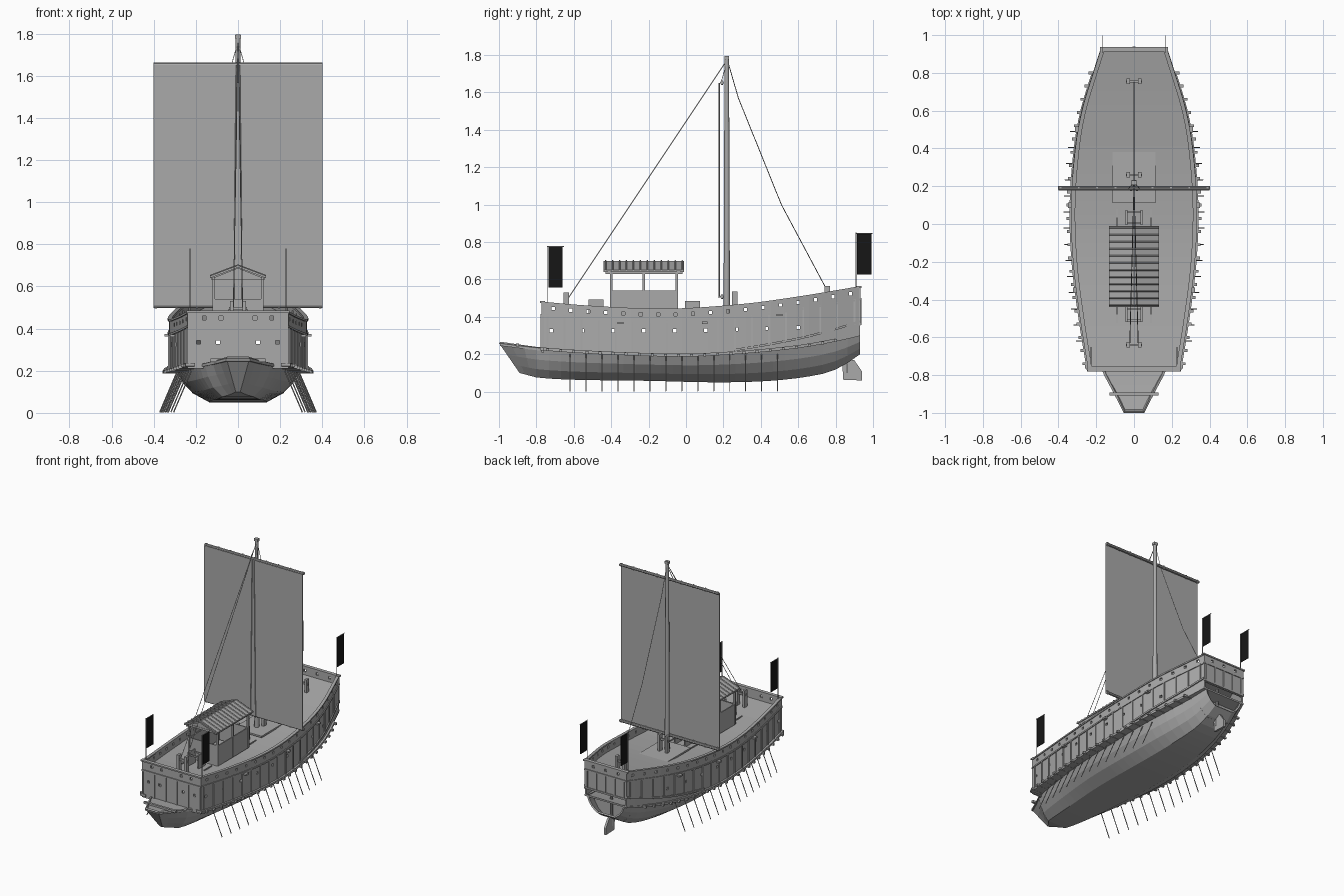
import bpy, bmesh, math
from mathutils import Vector, Matrix

cube = bpy.data.objects.get("Cube")
if cube:
    bpy.data.objects.remove(cube, do_unlink=True)


def material(name, value):
    m = bpy.data.materials.new(name)
    m.use_nodes = True
    m.diffuse_color = (value, value, value, 1)
    m.node_tree.nodes["Principled BSDF"].inputs["Base Color"].default_value = m.diffuse_color
    return m


grey = material("weathered grey", 0.4)
black = material("flag black", 0.008)


def finish(name, bm, mat=grey, smooth=False):
    bmesh.ops.recalc_face_normals(bm, faces=bm.faces)
    me = bpy.data.meshes.new(name)
    bm.to_mesh(me)
    bm.free()
    me.materials.append(mat)
    ob = bpy.data.objects.new(name, me)
    bpy.context.collection.objects.link(ob)
    if smooth:
        bpy.ops.object.select_all(action='DESELECT')
        ob.select_set(True)
        bpy.context.view_layer.objects.active = ob
        bpy.ops.object.shade_smooth_by_angle(angle=math.radians(40))
    return ob


def boxes(name, items, mat=grey):
    """Each item is (centre, size)."""
    bm = bmesh.new()
    for c, s in items:
        bmesh.ops.create_cube(bm, size=1, matrix=Matrix.Translation(c) @ Matrix.Diagonal((*s, 1)))
    return finish(name, bm, mat)


def rods(name, segments, r, r_end=None, sides=6, mat=grey, smooth=False):
    """Round bars between pairs of points."""
    bm = bmesh.new()
    for a, b in segments:
        a, b = Vector(a), Vector(b)
        d = b - a
        m = Matrix.Translation((a + b) / 2) @ d.to_track_quat('Z', 'Y').to_matrix().to_4x4()
        bmesh.ops.create_cone(bm, cap_ends=True, segments=sides, radius1=r,
                              radius2=r if r_end is None else r_end, depth=d.length, matrix=m)
    return finish(name, bm, mat, smooth)


def loft(name, groups, ring=True, first_cap=True, last_cap=True):
    """Each group is a list of sections joined in order."""
    bm = bmesh.new()
    for sections in groups:
        rows = [[bm.verts.new(p) for p in s] for s in sections]
        n = len(rows[0])
        for a, b in zip(rows, rows[1:]):
            for i in range(n if ring else n - 1):
                j = (i + 1) % n
                bm.faces.new((a[i], a[j], b[j], b[i]))
        if first_cap:
            bm.faces.new(rows[0])
        if last_cap:
            bm.faces.new(rows[-1])
    return finish(name, bm)


def curve(*pts):
    """Smooth curve through (y, value) points."""
    def f(y):
        i = max(0, min(len(pts) - 2, sum(p[0] <= y for p in pts) - 1))
        slope = lambda k: ((pts[min(k + 1, len(pts) - 1)][1] - pts[max(k - 1, 0)][1])
                           / (pts[min(k + 1, len(pts) - 1)][0] - pts[max(k - 1, 0)][0]))
        (a, va), (b, vb) = pts[i], pts[i + 1]
        h = b - a
        t = (y - a) / h
        return ((1 + 2 * t) * (1 - t) ** 2 * va + t * (1 - t) ** 2 * h * slope(i)
                + t * t * (3 - 2 * t) * vb + t * t * (t - 1) * h * slope(i + 1))
    return f


def steps(a, b, n):
    return [a + (b - a) * i / (n - 1) for i in range(n)]


# Ship lines: widths and heights along the length
hull_w = curve((-1, .055), (-.9, .105), (-.76, .175), (-.5, .235), (-.2, .28), (.1, .29),
               (.4, .27), (.6, .235), (.8, .185), (.93, .155))
wall_w = curve((-.78, .235), (-.5, .28), (-.2, .317), (.1, .327), (.4, .305), (.6, .27), (.8, .21), (.93, .168))
keel_z = curve((-1, .1), (-.7, .068), (-.2, .058), (.2, .05), (.5, .062), (.75, .1), (.85, .145), (.93, .2))
sheer_z = curve((-1, .26), (-.76, .232), (-.4, .21), (0, .2), (.3, .215), (.6, .245), (.8, .28), (.93, .31))
top_z = curve((-.78, .478), (-.5, .455), (-.1, .44), (.3, .465), (.6, .505), (.93, .56))
deck_z = lambda y: top_z(y) - .06


def hull_section(y):
    rake = .11 * max(0, (-.8 - y) / .2)
    half = []
    for t, f in ((0, .47), (.28, .74), (.6, .9), (1, 1)):
        narrow = f if y > -.8 else f * (1 - 3 * (-.8 - y) * (1 - t))
        half.append((hull_w(y) * narrow, y + rake * (1 - t), keel_z(y) + t * (sheer_z(y) - keel_z(y))))
    return [(-x, yy, z) for x, yy, z in reversed(half)] + half


# Hull with recessed transom
hull = loft("hull", [[hull_section(y) for y in steps(-1, .93, 30)]], ring=False, last_cap=False)
shell = hull.modifiers.new("thickness", 'SOLIDIFY')
shell.thickness = .012
loft("transom", [[hull_section(.84), hull_section(.85)]])


def deck(name, y0, y1, width, height, thick, n=24):
    loft(name, [[[(-width(y), y, height(y)), (width(y), y, height(y)),
                  (width(y), y, height(y) - thick), (-width(y), y, height(y) - thick)]
                 for y in steps(y0, y1, n)]])


def strake(name, y0, y1, inner, outer, low, high):
    """Mirrored strip following the side wall."""
    return loft(name, [[[(s * (wall_w(y) + inner), y, low(y)), (s * (wall_w(y) + outer), y, low(y)),
                         (s * (wall_w(y) + outer), y, high(y)), (s * (wall_w(y) + inner), y, high(y))]
                        for y in steps(y0, y1, 26)] for s in (-1, 1)])


deck("bow_deck", -.995, -.76, hull_w, lambda y: sheer_z(y) - .004, .01, 6)
deck("lower_deck", -.77, .93, lambda y: wall_w(y) + .004, sheer_z, .012)
deck("upper_deck", -.76, .925, lambda y: wall_w(y) - .006, deck_z, .012)
boxes("bow_beam", [((0, -.9, .25), (.26, .016, .016)), ((0, -.755, .225), (.52, .02, .016))])

# Side, bow and stern walls, pierced by ports
walls = [strake("side_walls", -.765, .93, -.012, 0, sheer_z, top_z),
         boxes("bow_wall", [((0, -.765, .345), (.478, .014, .27))]),
         boxes("stern_wall", [((0, .925, .455), (.34, .014, .2))])]
ports = [((0, y, top_z(y) - .028), (1, .017, .017)) for y in steps(-.71, .88, 18)]
ports += [((0, y, .325 + .03 * max(0, y)), (1, .018, .018)) for y in steps(-.72, .6, 9)]
across = [(x, z) for z, a, b in ((.45, .08, .16), (.335, .095, .187)) for x in (-b, -a, a, b)]
ports += [((x, -.765, z), (.018, .1, .018)) for x, z in across]
ports += [((x, .925, .53), (.018, .1, .018)) for x in (-.1, 0, .1)]
cutter = boxes("port_cutter", ports)
cutter.hide_render = True
for wall in walls:
    cut = wall.modifiers.new("ports", 'BOOLEAN')
    cut.operation = 'DIFFERENCE'
    cut.solver = 'EXACT'
    cut.object = cutter
    bpy.context.view_layer.update()
    mesh = bpy.data.meshes.new_from_object(wall.evaluated_get(bpy.context.evaluated_depsgraph_get()))
    wall.modifiers.clear()
    wall.data = mesh
bpy.data.objects.remove(cutter, do_unlink=True)

# Rails and wales
strake("top_rail", -.77, .93, -.016, .006, lambda y: top_z(y) - .006, lambda y: top_z(y) + .004)
strake("deck_rail", -.77, .93, 0, .006, lambda y: deck_z(y) - .012, lambda y: deck_z(y) - .002)
strake("gunwale", -.78, .8, -.03, .014, lambda y: sheer_z(y) - .012, lambda y: sheer_z(y) + .004)
stern_rise = lambda y: sheer_z(y) + .06 * (y - .2) / .73
strake("stern_wale", .25, .93, 0, .008, stern_rise, lambda y: stern_rise(y) + .012)
boxes("end_rails", [((0, -.768, .48), (.49, .026, .01)), ((0, -.772, .41), (.48, .014, .01)),
                    ((0, .925, .56), (.36, .026, .01)), ((0, .932, .495), (.34, .012, .01)),
                    ((0, .932, .362), (.34, .012, .012))])

# Wall battens, outrigger beams and side cleats
battens, beams = [], []
for s in (-1, 1):
    for y in steps(-.74, .9, 19):
        low = stern_rise(y) if y > .25 else sheer_z(y)
        battens.append(((s * wall_w(y), y, (low + deck_z(y)) / 2), (.01, .01, deck_z(y) - low)))
    for y in steps(-.74, .8, 23):
        beams.append(((s * (wall_w(y) - .01), y, sheer_z(y) - .006), (.08, .015, .015)))
    for y in (-.35, .1, .5):
        beams.append(((s * (wall_w(y) + .008), y, deck_z(y) - .02), (.03, .03, .012)))
battens += [((x, -.774, .32), (.01, .01, .18)) for x in steps(-.23, .23, 6)]
battens += [((x, .934, .43), (.01, .008, .13)) for x in steps(-.15, .15, 5)]
boxes("wall_battens", battens)
boxes("outrigger_beams", beams)

# Oars
rods("oars", [((s * (wall_w(y) - .04), y, .2), (s * (wall_w(y) + .044), y, .003))
              for s in (-1, 1) for y in steps(-.62, .49, 14)], .003)

# Rudder
blade = [(.835, .18), (.9, .168), (.94, .11), (.94, .06), (.84, .064)]
loft("rudder", [[[(x, y, z) for y, z in blade] for x in (-.008, .008)]])
rods("rudder_stock", [((0, .862, .1), (0, .862, .38))], .01, sides=8)

# Cabin: low walls, corner posts and gabled plank roof
wall_h, mid_y = .15, -.225
boxes("cabin_walls", [((s * .115, mid_y, .465), (.008, .35, wall_h)) for s in (-1, 1)]
      + [((0, y, .465), (.23, .008, wall_h)) for y in (-.4, -.05)])
boxes("cabin_posts", [((x, y, .52), (.014, .014, .25)) for x in (-.115, .115) for y in (-.4, mid_y, -.05)])
boxes("cabin_plates", [((s * .115, mid_y, .637), (.014, .41, .014)) for s in (-1, 1)]
      + [((0, y, .637), (.25, .014, .014)) for y in (-.41, -.04)])
gable = [(-.132, .64), (0, .69), (.132, .64), (.132, .65), (0, .7), (-.132, .65)]
loft("cabin_roof", [[[(x, y, z) for x, z in gable] for y in (-.44, -.01)]])
loft("cabin_gables", [[[(-.115, y, .642), (.115, y, .642), (0, y, .688)] for y in (a, a + .008)]
                      for a in (-.415, -.045)])
rods("roof_battens", [((s * .132, y, .651), (0, y, .701)) for s in (-1, 1) for y in steps(-.43, -.02, 12)],
     .004, sides=4)

# Hatch, bitts and deck frames
boxes("mast_hatch", [((0, .255, .408), (.23, .29, .012))])
bitts = []
for y, h in ((-.64, .53), (.26, .535), (.755, .565)):
    base = deck_z(y)
    bitts += [((s * .03, y, (base + h) / 2), (.018, .03, h - base)) for s in (-1, 1)]
    bitts.append(((0, y, h - .035), (.085, .012, .014)))
boxes("bitts", bitts)
frames = []
for y in (.035, -.48):
    z = deck_z(y)
    frames += [((s * .04, y, z + .05), (.01, .08, .1)) for s in (-1, 1)]
    frames += [((0, y + d, z + .08), (.09, .01, .01)) for d in (-.03, .03)]
    frames += [((s * .09, y, z + .004), (.006, .09, .008)) for s in (-1, 1)]
boxes("deck_frames", frames)

# Mast, spars and sail
mast_y, sail_y = .218, .188
rods("mast", [((0, mast_y, .2), (0, mast_y, 1.795))], .018, .012, 12, smooth=True)
boxes("mast_head", [((0, mast_y, 1.785), (.03, .024, .018))])
rods("spars", [((-.402, sail_y + .004, z), (.402, sail_y + .004, z)) for z in (.508, 1.652)], .01, sides=8, smooth=True)
boxes("sail", [((0, sail_y - .008, 1.08), (.8, .003, 1.14))])
rods("sail_ties", [((x, sail_y + .004, z - .012), (x, sail_y + .004, z + .012))
                   for z in (.508, 1.652) for x in steps(-.39, .39, 9)], .006)

# Rigging
back = [(0, .225, 1.76), (0, .28, 1.57), (0, .51, 1), (0, .75, .55)]
lines = list(zip(back, back[1:]))
for s in (-1, 1):
    lines += [((0, .21, 1.76), (s * .022, -.63, .5)), ((0, mast_y, 1.76), (s * .03, sail_y, 1.655)),
              ((s * .008, .176, 1.65), (s * .02, .176, .5))]
rods("rigging", lines, .0022, sides=4)

# Flags on poles at the four corners
poles, cloths = [], []
for s in (-1, 1):
    for x, y, base, top in ((.228, -.742, .4, .78), (.165, .908, .48, .85)):
        poles += [((s * x, y, base), (s * x, y, top)), ((s * x, y, top - .004), (s * x, y + .09, top - .004))]
        cloths.append(((s * x, y + .045, top - .115), (.003, .076, .215)))
rods("flag_poles", poles, .0025)
boxes("flags", cloths, black)
